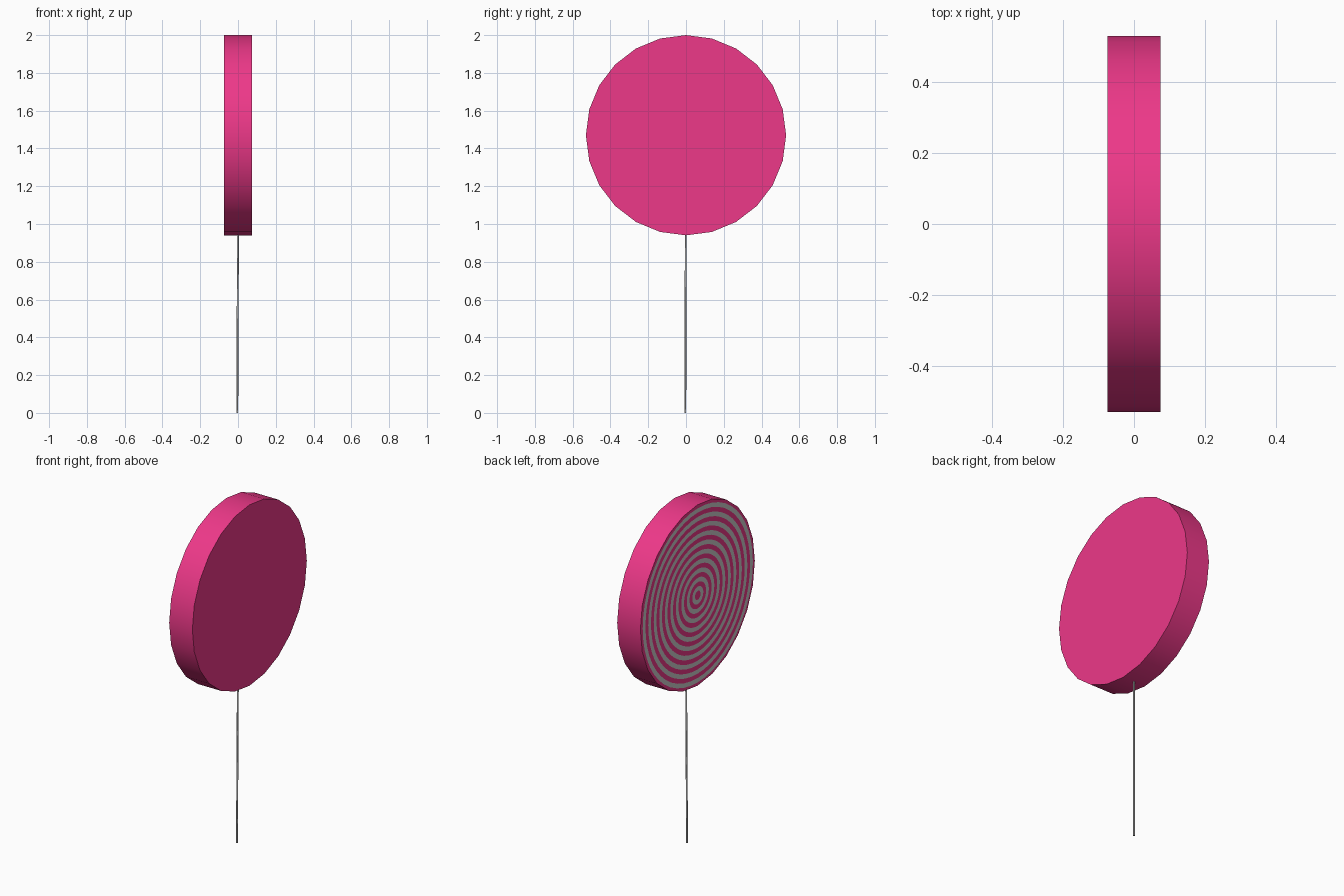
import bpy, bmesh, math
from mathutils import Vector

if "Cube" in bpy.data.objects:
    bpy.data.objects.remove(bpy.data.objects["Cube"])

R, CZ, HALF = 0.53, 1.47, 0.075


def material(name, color):
    m = bpy.data.materials.new(name)
    m.diffuse_color = color
    m.use_nodes = True
    m.node_tree.nodes["Principled BSDF"].inputs["Base Color"].default_value = m.diffuse_color
    return m


def select_only(ob):
    bpy.ops.object.select_all(action='DESELECT')
    ob.select_set(True)
    bpy.context.view_layer.objects.active = ob


# Candy disc: 24-sided, axis along x, smooth rim and flat faces
bpy.ops.mesh.primitive_cylinder_add(vertices=24, radius=R, depth=2 * HALF,
                                    location=(0, 0, CZ), rotation=(0, math.pi / 2, 0))
disc = bpy.context.object
disc.name = "candy_disc"
disc.data.materials.append(material("pink", (0.85, 0.04, 0.25, 1)))
bpy.ops.object.transform_apply(location=False, rotation=True, scale=True)
bpy.ops.object.shade_smooth_by_angle(angle=math.radians(30))

# Thin grey rings laid flat on the left (-x) face
RINGS, SEG = 10, 48
pitch = (R - 0.02) / RINGS
bm = bmesh.new()
for i in range(RINGS):
    outer = (i + 1) * pitch
    loops = []
    for r in (outer - pitch * 0.5, outer):
        loops.append([bm.verts.new((-HALF - 0.0015,
                                    r * math.sin(2 * math.pi * k / SEG),
                                    CZ + r * math.cos(2 * math.pi * k / SEG)))
                      for k in range(SEG)])
    a, b = loops
    for k in range(SEG):
        n = (k + 1) % SEG
        f = bm.faces.new((a[k], a[n], b[n], b[k]))
        f.normal_update()
        if f.normal.x > 0:
            f.normal_flip()
mesh = bpy.data.meshes.new("swirl_rings")
bm.to_mesh(mesh)
bm.free()
bpy.context.collection.objects.link(bpy.data.objects.new("swirl_rings", mesh))

# Very thin stick, leaning slightly
bottom, top = Vector((-0.004, -0.004, 0)), Vector((0, -0.001, CZ - R + 0.03))
axis = top - bottom
bpy.ops.mesh.primitive_cylinder_add(vertices=8, radius=0.005, depth=axis.length,
                                    location=(bottom + top) / 2,
                                    rotation=axis.to_track_quat('Z', 'Y').to_euler())
stick = bpy.context.object
stick.name = "stick"
select_only(stick)
bpy.ops.object.shade_smooth_by_angle(angle=math.radians(50))
